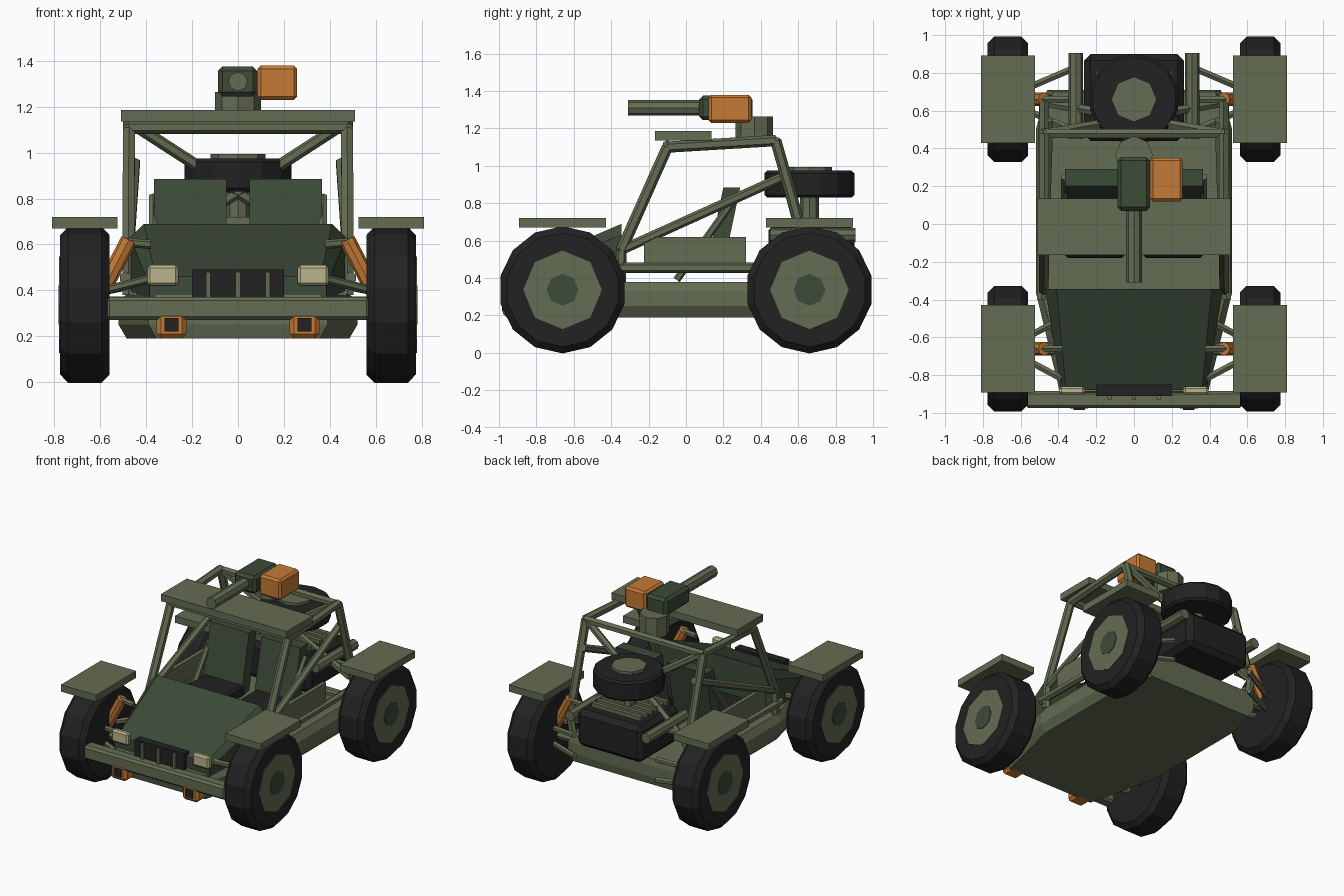
import bpy, bmesh, math
from mathutils import Vector

cube = bpy.data.objects.get("Cube")
if cube:
    bpy.data.objects.remove(cube, do_unlink=True)


def material(name, rgb):
    m = bpy.data.materials.new(name)
    m.use_nodes = True
    m.diffuse_color = (*rgb, 1)
    m.node_tree.nodes["Principled BSDF"].inputs["Base Color"].default_value = (*rgb, 1)
    return m


OLIVE = material("olive", (0.127, 0.15, 0.084))
GREEN = material("dark_green", (0.045, 0.069, 0.039))
BLACK = material("black", (0.016, 0.016, 0.017))
ORANGE = material("orange", (0.56, 0.195, 0.036))
CREAM = material("cream", (0.485, 0.456, 0.262))


def finish(name, bm, mat, bevel=0.0):
    bmesh.ops.recalc_face_normals(bm, faces=bm.faces)
    me = bpy.data.meshes.new(name)
    bm.to_mesh(me)
    bm.free()
    me.materials.append(mat)
    ob = bpy.data.objects.new(name, me)
    bpy.context.collection.objects.link(ob)
    if bevel:
        mod = ob.modifiers.new("Bevel", "BEVEL")
        mod.width, mod.segments = bevel, 1
        mod.limit_method, mod.angle_limit = "ANGLE", math.radians(60)
    return ob


def box(name, x, y, z, mat, bevel=0.0):
    """Box from (low, high) ranges on each axis."""
    bm = bmesh.new()
    bmesh.ops.create_cube(bm, size=1)
    for v in bm.verts:
        v.co = [(r[0] + r[1]) / 2 + c * (r[1] - r[0]) for c, r in zip(v.co, (x, y, z))]
    return finish(name, bm, mat, bevel)


def rod(name, a, b, r, mat=OLIVE, sides=6, bevel=0.0):
    """Cylinder running between two points."""
    a, b = Vector(a), Vector(b)
    bm = bmesh.new()
    bmesh.ops.create_cone(bm, cap_ends=True, segments=sides, radius1=r, radius2=r,
                          depth=(b - a).length)
    ob = finish(name, bm, mat, bevel)
    ob.rotation_euler = (b - a).to_track_quat("Z", "Y").to_euler()
    ob.location = (a + b) / 2
    return ob


def loft(name, rings, mat):
    """Solid skinned through matching rings of points."""
    bm = bmesh.new()
    loops = [[bm.verts.new(p) for p in ring] for ring in rings]
    n = len(loops[0])
    for lo, hi in zip(loops, loops[1:]):
        for i in range(n):
            j = (i + 1) % n
            bm.faces.new((lo[i], lo[j], hi[j], hi[i]))
    bm.faces.new(loops[0])
    bm.faces.new(loops[-1])
    return finish(name, bm, mat)


def span(s, a, b):
    return tuple(sorted((s * a, s * b)))


# Hull tub with narrowed nose
def hull_ring(z, inset):
    half = [(0.39, -0.9), (0.52, -0.36), (0.52, 0.5), (0.46, 0.71)]
    half = [(x - inset, y * (1 - inset / 2)) for x, y in half]
    return [(x, y, z) for x, y in half] + [(-x, y, z) for x, y in reversed(half)]


loft("hull", [hull_ring(0.19, 0.035), hull_ring(0.25, 0), hull_ring(0.33, 0),
              hull_ring(0.38, 0.03)], OLIVE)


# Hood wedge
def hood_ring(y, bottom, side, top, wide, narrow):
    return [(-wide, y, bottom), (-wide, y, side), (-narrow, y, top),
            (narrow, y, top), (wide, y, side), (wide, y, bottom)]


loft("hood", [hood_ring(-0.88, 0.36, 0.42, 0.46, 0.385, 0.36),
              hood_ring(-0.345, 0.4, 0.63, 0.69, 0.47, 0.41)], GREEN)

# Nose: grille, bumper
box("grille", (-0.2, 0.2), (-0.91, -0.85), (0.36, 0.49), BLACK)
for x in (-0.13, 0, 0.13):
    box("grille_bar", (x - 0.01, x + 0.01), (-0.93, -0.9), (0.37, 0.48), OLIVE)
box("bumper", (-0.575, 0.575), (-0.975, -0.885), (0.27, 0.37), OLIVE, 0.015)

# Cage cross members, roof and turret
rod("cage_front_bar", (-0.48, -0.1, 1.11), (0.48, -0.1, 1.11), 0.028)
rod("cage_rear_bar", (-0.48, 0.48, 1.13), (0.48, 0.48, 1.13), 0.028)
box("roof_plate", (-0.51, 0.51), (-0.165, 0.135), (1.135, 1.185), OLIVE)
rod("turret_post", (0, 0.365, 1.12), (0, 0.365, 1.265), 0.1, sides=8)
box("gun_body", (-0.088, 0.085), (0.07, 0.355), (1.245, 1.375), GREEN, 0.02)
box("ammo_box", (0.085, 0.258), (0.12, 0.35), (1.23, 1.38), ORANGE, 0.015)
rod("gun_barrel", (0, -0.31, 1.31), (0, 0.1, 1.31), 0.042, sides=8)

# Engine and spare wheel
box("engine", (-0.265, 0.265), (0.44, 0.9), (0.42, 0.69), BLACK, 0.035)
for i in range(6):
    y = 0.48 + 0.06 * i
    box("engine_fin", (-0.2, 0.2), (y, y + 0.03), (0.68, 0.72), OLIVE)
rod("spare_post", (0, 0.66, 0.65), (0, 0.66, 0.86), 0.05, sides=8)
rod("spare_tyre", (0, 0.66, 0.83), (0, 0.66, 0.975), 0.24, BLACK, 14, 0.015)
rod("spare_rim", (0, 0.66, 0.9), (0, 0.66, 0.995), 0.12, OLIVE, 8)

for s in (-1, 1):
    # Lamps
    box("headlight", span(s, 0.26, 0.395), (-0.905, -0.86), (0.42, 0.51), CREAM, 0.012)
    box("tow_lamp", span(s, 0.225, 0.355), (-0.978, -0.85), (0.19, 0.305), ORANGE, 0.02)
    box("tow_lamp_lens", span(s, 0.26, 0.32), (-0.985, -0.97), (0.22, 0.28), BLACK)

    # Roll cage
    foot, front = (s * 0.478, -0.345, 0.55), (s * 0.475, -0.1, 1.1)
    rear, tail = (s * 0.475, 0.48, 1.135), (s * 0.475, 0.66, 0.5)
    rod("front_pillar_foot", (s * 0.478, -0.35, 0.38), foot, 0.028)
    rod("front_pillar", foot, front, 0.03)
    rod("roof_rail", front, rear, 0.03)
    rod("rear_pillar", rear, tail, 0.03)
    rod("rear_pillar_foot", tail, (s * 0.45, 0.66, 0.36), 0.028)
    rod("side_brace", foot, (s * 0.45, 0.55, 0.955), 0.026)
    rod("rear_cross_brace", rear, (-s * 0.46, 0.64, 0.53), 0.026)
    rod("side_rail", (s * 0.49, -0.4, 0.455), (s * 0.48, 0.66, 0.455), 0.027)

    # Cockpit
    box("door_panel", span(s, 0.46, 0.49), (-0.225, 0.32), (0.48, 0.62), OLIVE)
    box("seat_cushion", span(s, 0.05, 0.365), (-0.18, 0.17), (0.44, 0.53), BLACK, 0.015)
    loft("seat_back", [[(s * x, y, z) for x, y in
                        ((0.05, yy), (0.365, yy), (0.365, yy + 0.09), (0.05, yy + 0.09))]
                       for yy, z in ((0.11, 0.46), (0.2, 0.885))], GREEN)
    rod("seat_strut", (s * 0.37, -0.05, 0.39), (s * 0.37, 0.25, 0.81), 0.02)

    # Exhaust pipe
    rod("exhaust", (s * 0.308, 0.45, 0.63), (s * 0.308, 0.905, 0.63), 0.038, sides=8)

    for end in (-1, 1):
        y = 0.66 * end
        # Wheel
        rod("tyre", (s * 0.56, y, 0.337), (s * 0.775, y, 0.337), 0.34, BLACK, 14, 0.035)
        rod("rim", (s * 0.7, y, 0.337), (s * 0.779, y, 0.337), 0.21, OLIVE, 8)
        rod("hub", (s * 0.7, y, 0.337), (s * 0.783, y, 0.337), 0.085, GREEN, 8)
        rod("axle", (s * 0.4, y, 0.337), (s * 0.58, y, 0.337), 0.035, sides=8)
        box("fender", span(s, 0.525, 0.81), (y - 0.232, y + 0.232), (0.67, 0.72), OLIVE)
        # Suspension
        rod("shock", (s * 0.475, y, 0.62), (s * 0.6, y, 0.38), 0.036, ORANGE, 8)
        inner = 0.38 if end < 0 else 0.33
        for spread in (-0.16, 0.16):
            rod("upper_arm", (s * inner, y + spread, 0.45), (s * 0.58, y + spread / 3, 0.4), 0.02)
            rod("lower_arm", (s * inner, y + spread, 0.3), (s * 0.58, y + spread / 3, 0.29), 0.02)
        rod("shock_mount", (s * inner, y, 0.6), (s * 0.5, y, 0.61), 0.02)
